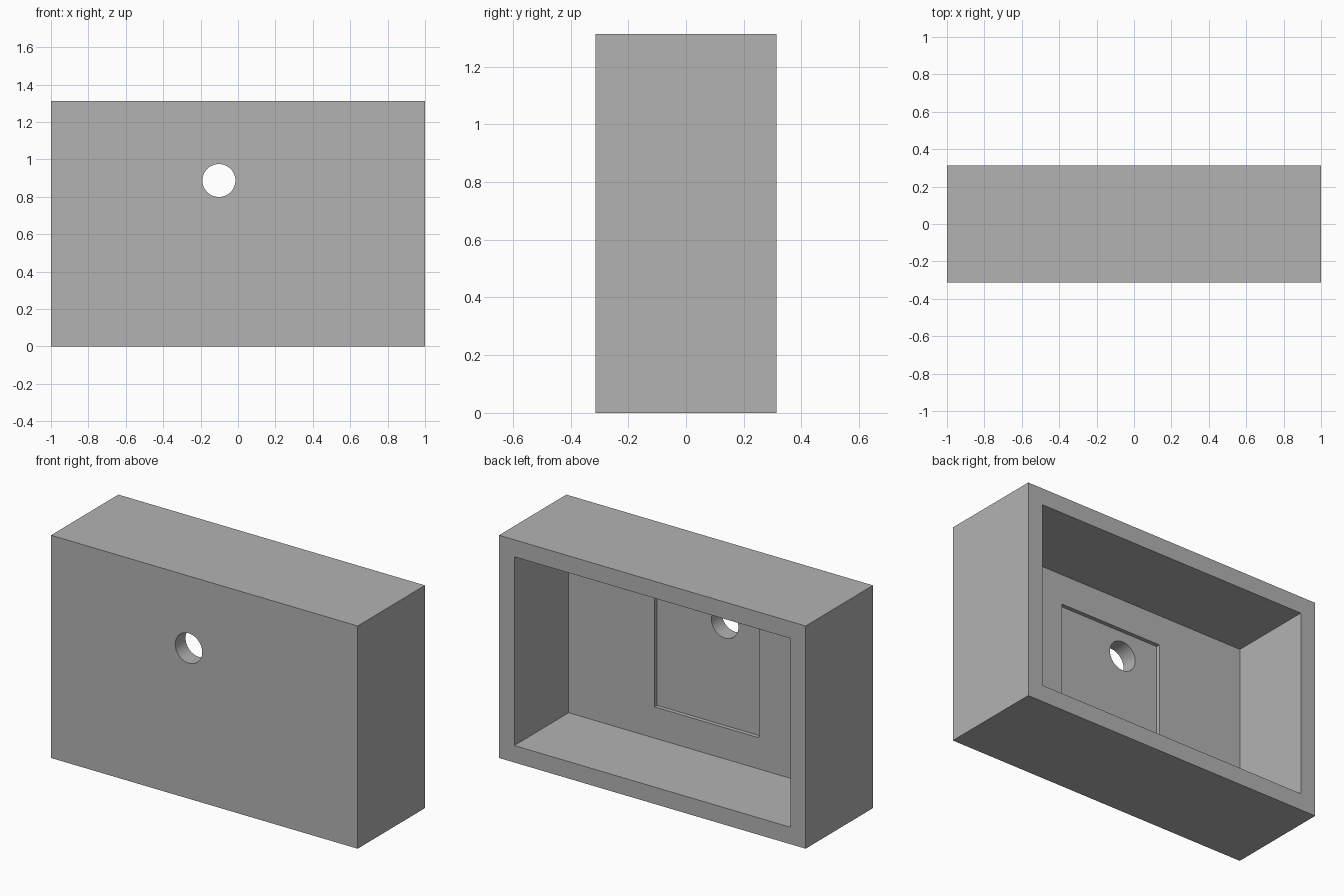
import bpy
from math import radians

cube = bpy.data.objects.get("Cube")
if cube:
    bpy.data.objects.remove(cube, do_unlink=True)

W, D, H = 2.0, 0.627, 1.313      # outer size
WALL = 0.1                       # rim thickness
FLOOR_Y = -0.193                 # inner face of the front panel
POCKET_Y = -0.217                # bottom of the shallow pocket
BACK = D / 2 + 0.1               # cutters overshoot the open back

grey = bpy.data.materials.new("plain grey")
grey.use_nodes = True
colour = (0.45, 0.45, 0.45, 1)
grey.diffuse_color = colour
grey.node_tree.nodes["Principled BSDF"].inputs["Base Color"].default_value = colour


def box(name, x, y, z):
    """Box spanning the given (low, high) ranges."""
    spans = (x, y, z)
    bpy.ops.mesh.primitive_cube_add(size=1, location=[(a + b) / 2 for a, b in spans])
    ob = bpy.context.object
    ob.name = name
    ob.scale = [b - a for a, b in spans]
    bpy.ops.object.transform_apply(location=False, rotation=False, scale=True)
    return ob


# Outer casing
casing = box("casing", (-W / 2, W / 2), (-D / 2, D / 2), (0, H))
casing.data.materials.append(grey)

# Open back, shallow pocket and round through hole
cavity = box("cavity_cutter", (-W / 2 + WALL, W / 2 - WALL), (FLOOR_Y, BACK), (WALL, H - WALL))
pocket = box("pocket_cutter", (-0.34, 0.34), (POCKET_Y, 0), (0.284, 1.033))
bpy.ops.mesh.primitive_cylinder_add(vertices=64, radius=0.088, depth=0.4,
                                    location=(-0.102, -D / 2, 0.887),
                                    rotation=(radians(90), 0, 0))
hole = bpy.context.object
hole.name = "hole_cutter"

for cutter in (cavity, pocket, hole):
    cutter.hide_render = True
    cutter.data.materials.append(grey)
    bpy.context.view_layer.objects.active = casing
    mod = casing.modifiers.new(cutter.name, "BOOLEAN")
    mod.operation = "DIFFERENCE"
    mod.solver = "EXACT"
    mod.object = cutter
    bpy.ops.object.modifier_apply(modifier=mod.name)
    bpy.data.objects.remove(cutter, do_unlink=True)

# Smooth hole wall, crisp edges elsewhere
bpy.ops.object.select_all(action="DESELECT")
casing.select_set(True)
bpy.context.view_layer.objects.active = casing
bpy.ops.object.shade_smooth_by_angle(angle=radians(30))
